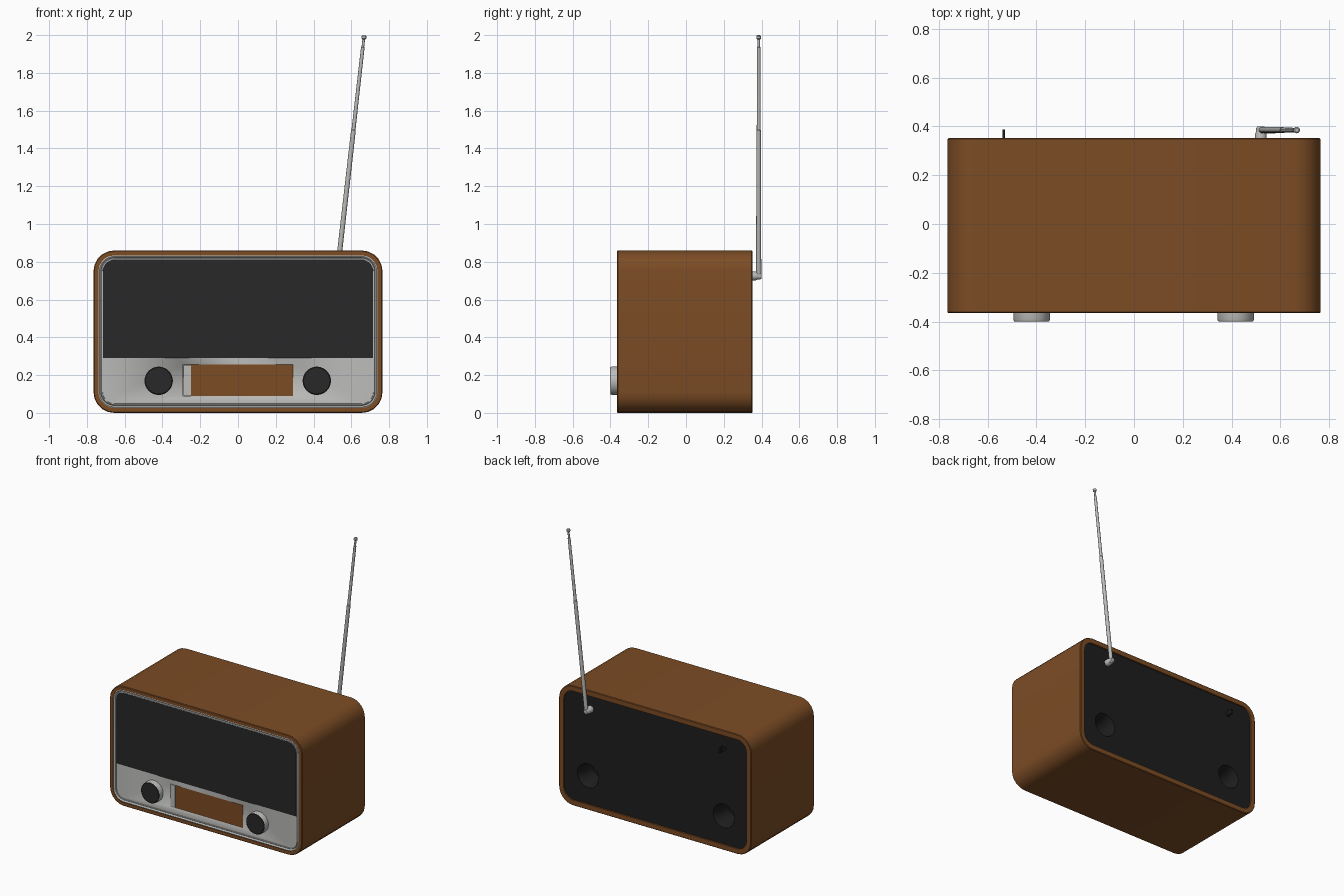
import bpy, bmesh, math
from mathutils import Vector

if "Cube" in bpy.data.objects:
    bpy.data.objects.remove(bpy.data.objects["Cube"])

W, H, R = 0.765, 0.86, 0.11          # case half width, height, corner radius


def material(name, *rgb):
    m = bpy.data.materials.new(name)
    m.diffuse_color = (*rgb, 1)
    m.use_nodes = True
    m.node_tree.nodes["Principled BSDF"].inputs["Base Color"].default_value = m.diffuse_color
    return m


WOOD = material("walnut_brown", 0.20, 0.072, 0.018)
SILVER = material("silver", 0.50, 0.50, 0.49)
GRILLE = material("charcoal", 0.021, 0.021, 0.021)
BLACK = material("black_plastic", 0.013, 0.013, 0.013)


def finish(bm, name, mat):
    bmesh.ops.recalc_face_normals(bm, faces=bm.faces)
    me = bpy.data.meshes.new(name)
    bm.to_mesh(me)
    bm.free()
    me.materials.append(mat)
    me.shade_smooth()
    me.set_sharp_from_angle(angle=math.radians(32))
    ob = bpy.data.objects.new(name, me)
    bpy.context.collection.objects.link(ob)
    return ob


def outline(inset, seg=5):
    """Rounded rectangle in the xz plane, inset from the case outline."""
    r, pts = R - inset, []
    for q, (sx, sz) in enumerate([(1, 1), (-1, 1), (-1, -1), (1, -1)]):
        cx, cz = sx * (W - R), H / 2 + sz * (H / 2 - R)
        for i in range(seg + 1):
            a = math.pi / 2 * (q + i / seg)
            pts.append((cx + r * math.cos(a), cz + r * math.sin(a)))
    return pts


def loft(name, mat, rings, capped):
    """Bridge (points, y) rings along y; cap the ends or close into a frame."""
    bm = bmesh.new()
    loops = [[bm.verts.new((x, y, z)) for x, z in pts] for pts, y in rings]
    pairs = list(zip(loops, loops[1:]))
    if capped:
        bm.faces.new(loops[0])
        bm.faces.new(loops[-1])
    else:
        pairs.append((loops[-1], loops[0]))
    for a, b in pairs:
        for i in range(len(a)):
            j = (i + 1) % len(a)
            bm.faces.new((a[i], a[j], b[j], b[i]))
    return finish(bm, name, mat)


def frame(name, mat, profile):
    return loft(name, mat, [(outline(i), y) for i, y in profile], False)


def box(name, mat, x0, x1, y0, y1, z0, z1):
    pts = [(x0, z0), (x1, z0), (x1, z1), (x0, z1)]
    return loft(name, mat, [(pts, y0), (pts, y1)], True)


def rod(name, mat, p0, p1, stations, n=24):
    """Turned part from p0 to p1; stations are (fraction, radius)."""
    p0, p1 = Vector(p0), Vector(p1)
    rot = (p1 - p0).to_track_quat('Z', 'Y')
    bm = bmesh.new()
    rings = []
    for t, r in stations:
        rings.append([bm.verts.new(p0.lerp(p1, t) + rot @ Vector(
            (r * math.cos(k * math.tau / n), r * math.sin(k * math.tau / n), 0))) for k in range(n)])
    for a, b in zip(rings, rings[1:]):
        for i in range(n):
            j = (i + 1) % n
            bm.faces.new((a[i], a[j], b[j], b[i]))
    bm.faces.new(rings[0])
    bm.faces.new(rings[-1])
    return finish(bm, name, mat)


def cut(ob, cutter):
    mod = ob.modifiers.new("cut", 'BOOLEAN')
    mod.operation, mod.solver, mod.object = 'DIFFERENCE', 'EXACT', cutter
    bpy.context.view_layer.objects.active = ob
    bpy.ops.object.modifier_apply(modifier=mod.name)
    bpy.data.objects.remove(cutter)


# Wooden case sleeve and stepped silver trim
frame("wooden_case", WOOD, [(0.038, 0.325), (0.038, 0.352), (0.004, 0.352), (0, 0.348),
                            (0, -0.361), (0.004, -0.365), (0.026, -0.365), (0.026, -0.345)])
frame("front_trim", SILVER, [(0.026, -0.345), (0.026, -0.362), (0.031, -0.365), (0.036, -0.362),
                             (0.039, -0.356), (0.043, -0.362), (0.048, -0.362), (0.050, -0.345)])

# Front panel with a display window
panel = loft("front_panel", SILVER, [(outline(0.047), -0.357), (outline(0.047), -0.33)], True)
cut(panel, box("window_cutter", SILVER, -0.29, 0.29, -0.4, -0.347, 0.09, 0.255))
box("display", WOOD, -0.25, 0.29, -0.352, -0.346, 0.09, 0.255)
box("display_side_plate", SILVER, -0.289, -0.25, -0.357, -0.346, 0.093, 0.252)

# Speaker grille: panel outline cut straight along its lower edge
top = [p for p in outline(0.049) if p[1] > 0.29]
top += [(top[-1][0], 0.29), (top[0][0], 0.29)]
loft("speaker_grille", GRILLE, [(top, -0.361), (top, -0.35)], True)

# Control knobs with dark faces
for side, x in (("left", -0.42), ("right", 0.417)):
    rod(side + "_knob", SILVER, (x, -0.345, 0.17), (x, -0.397, 0.17),
        [(0, 0.075), (0.9, 0.075), (1, 0.073)], 40)
    rod(side + "_knob_face", GRILLE, (x, -0.394, 0.17), (x, -0.40, 0.17),
        [(0, 0.073), (0.6, 0.073), (1, 0.070)], 40)

# Back panel with two flared bass ports
back = loft("back_panel", BLACK, [(outline(0.036), 0.341), (outline(0.036), 0.18)], True)
for x in (-0.54, 0.54):
    cut(back, rod("port_cutter", BLACK, (x, 0.35, 0.24), (x, 0.20, 0.24),
                  [(0, 0.088), (0.15, 0.080), (0.4, 0.066), (1, 0.060)], 32))
back.data.set_sharp_from_angle(angle=math.radians(32))

# Aerial socket on the back
rod("socket_ring", GRILLE, (-0.535, 0.335, 0.725), (-0.535, 0.348, 0.725), [(0, 0.022), (1, 0.020)])
box("socket_tab", BLACK, -0.54, -0.53, 0.335, 0.387, 0.708, 0.742)

# Telescopic antenna on its pivot
rod("antenna_pivot", SILVER, (0.52, 0.335, 0.725), (0.52, 0.40, 0.725),
    [(0, 0.024), (0.5, 0.024), (0.65, 0.020), (0.9, 0.019), (1, 0.014)])
base, tip = Vector((0.522, 0.385, 0.71)), Vector((0.668, 0.385, 1.999))
rod("antenna", SILVER, base, tip,
    [(0, 0.012), (0.01, 0.0135), (0.61, 0.0125), (0.612, 0.0105), (0.95, 0.0095), (0.952, 0.007), (0.99, 0.007)], 16)
rod("antenna_tip", SILVER, base.lerp(tip, 0.983), tip, [(0, 0.008), (0.25, 0.013), (0.8, 0.013), (1, 0.008)], 16)
